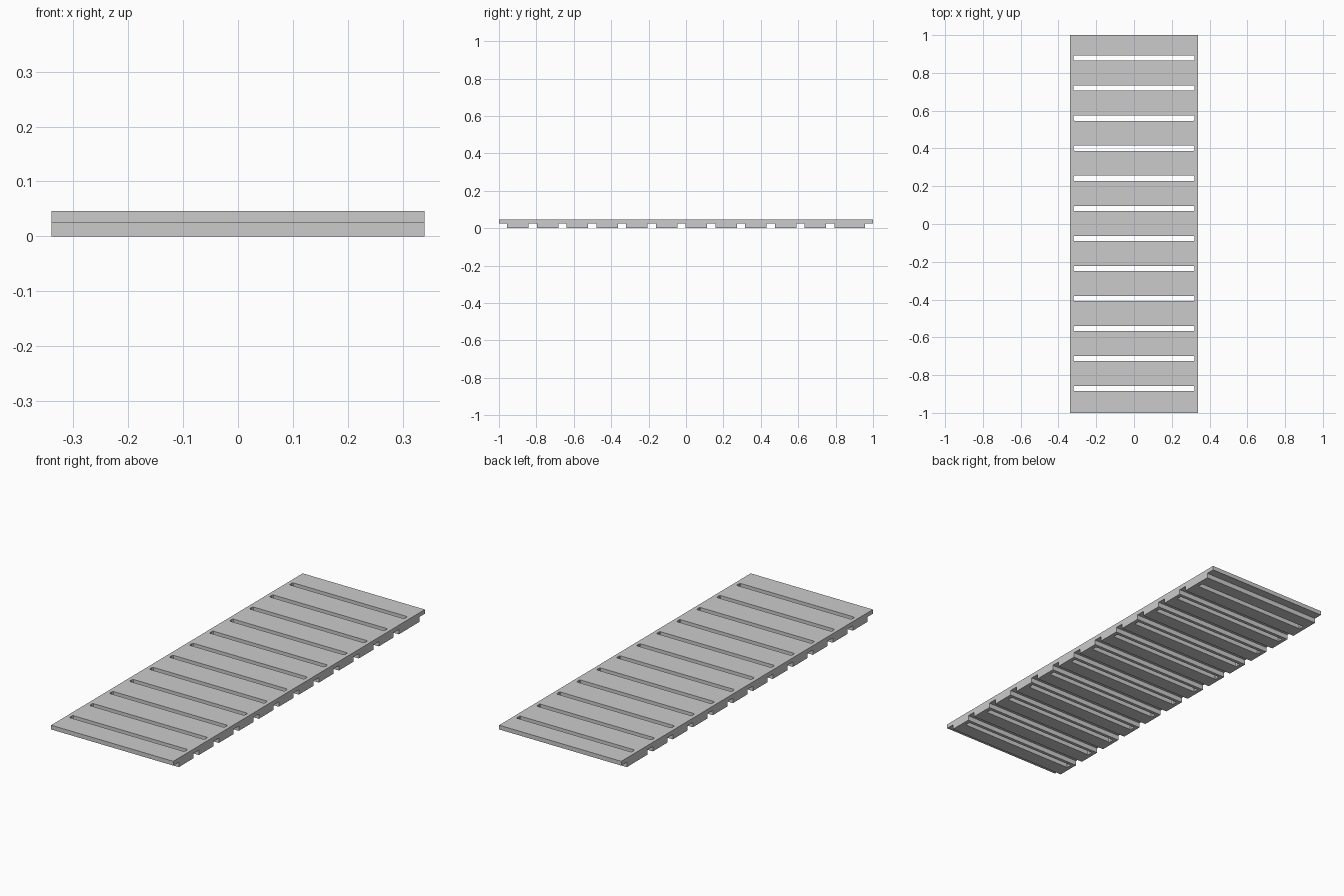
import bpy, bmesh

if "Cube" in bpy.data.objects:
    bpy.data.objects.remove(bpy.data.objects["Cube"])

HALF_X, TOP, STEP = 0.34, 0.046, 0.0245
PITCH = 0.159


def prism(bm, points, offset):
    """Extrude a closed outline along an offset vector."""
    face = bm.faces.new([bm.verts.new(p) for p in points])
    new = bmesh.ops.extrude_face_region(bm, geom=[face])["geom"]
    verts = [g for g in new if isinstance(g, bmesh.types.BMVert)]
    bmesh.ops.translate(bm, verts=verts, vec=offset)


def make_object(name, bm):
    bmesh.ops.recalc_face_normals(bm, faces=bm.faces)
    mesh = bpy.data.meshes.new(name)
    bm.to_mesh(mesh)
    bm.free()
    obj = bpy.data.objects.new(name, mesh)
    bpy.context.collection.objects.link(obj)
    return obj


# Slab with cross grooves underneath: one side profile, extruded across x
profile = [(-1, TOP), (-1, STEP), (-0.956, STEP), (-0.956, 0)]
for i in range(11):
    y = -0.819 + i * PITCH
    profile += [(y - 0.022, 0), (y - 0.022, STEP), (y + 0.022, STEP), (y + 0.022, 0)]
profile += [(0.956, 0), (0.956, STEP), (1, STEP), (1, TOP)]
bm = bmesh.new()
prism(bm, [(-HALF_X, y, z) for y, z in profile], (2 * HALF_X, 0, 0))
slab = make_object("slotted_slab", bm)

# Through slots with slightly clipped corners
bm = bmesh.new()
hx, hy, c = 0.32, 0.0135, 0.004
outline = [(-hx + c, -hy), (hx - c, -hy), (hx, -hy + c), (hx, hy - c),
           (hx - c, hy), (-hx + c, hy), (-hx, hy - c), (-hx, -hy + c)]
for i in range(12):
    y0 = -0.871 + i * PITCH
    prism(bm, [(x, y + y0, -0.05) for x, y in outline], (0, 0, 0.15))
cutter = make_object("slot_cutter", bm)
cutter.hide_render = True

# Cut the slots, then drop the cutter
mod = slab.modifiers.new("slots", "BOOLEAN")
mod.operation = "DIFFERENCE"
mod.solver = "EXACT"
mod.object = cutter
bpy.context.view_layer.objects.active = slab
bpy.ops.object.modifier_apply(modifier=mod.name)
bpy.data.objects.remove(cutter)
